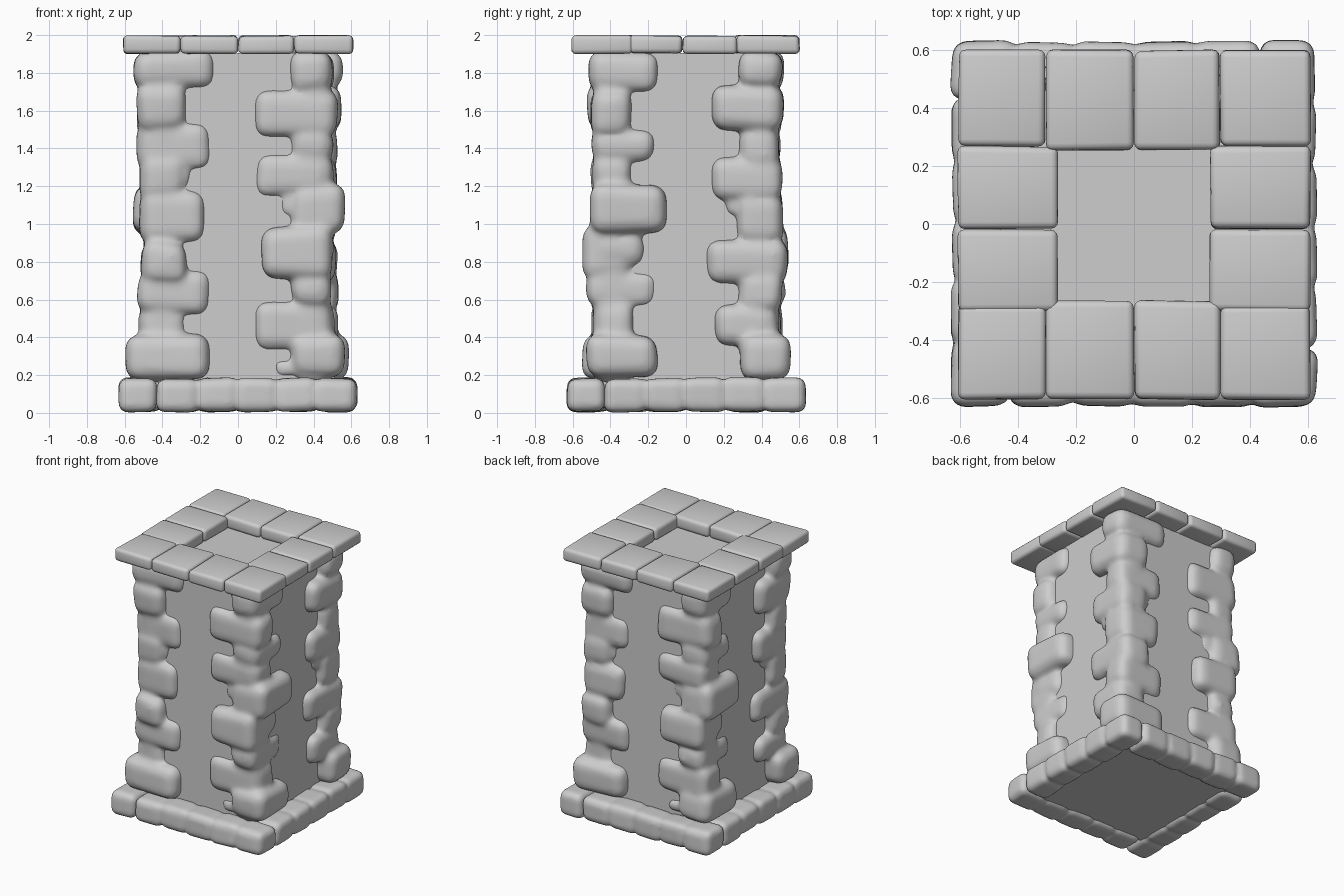
import bpy
import bmesh
import random
from math import pi
from mathutils import Matrix, Vector

random.seed(4)
default_cube = bpy.data.objects.get("Cube")
if default_cube:
    bpy.data.objects.remove(default_cube, do_unlink=True)

stone_grey = bpy.data.materials.new("stone_grey")
stone_grey.use_nodes = True
colour = (0.61, 0.61, 0.61, 1)
stone_grey.diffuse_color = colour
stone_grey.node_tree.nodes["Principled BSDF"].inputs["Base Color"].default_value = colour


def add_block(bm, low, high, round_off=0.0, jitter=0.0):
    """Add a box between two corners, with uneven corners and rounded edges."""
    low, high = Vector(low), Vector(high)
    size = high - low
    part = bmesh.new()
    bmesh.ops.create_cube(part, size=1)
    for v in part.verts:
        v.co = (low + high) / 2 + Matrix.Diagonal(size) @ v.co
        v.co += Vector([random.uniform(-jitter, jitter) for _ in range(3)])
    if round_off:
        bmesh.ops.bevel(part, geom=part.edges[:], offset=min(round_off, min(size) * 0.38),
                        segments=3, profile=0.5, affect='EDGES')
    mesh = bpy.data.meshes.new("block")
    part.to_mesh(mesh)
    part.free()
    bm.from_mesh(mesh)
    bpy.data.meshes.remove(mesh)


def finish(name, bm, angle=0.0, merge=0.0, relax=0):
    """Make an object; merge fuses its blocks into one worn, sculpted mass."""
    bm.transform(Matrix.Rotation(angle, 4, 'Z'))
    mesh = bpy.data.meshes.new(name)
    bm.to_mesh(mesh)
    bm.free()
    mesh.materials.append(stone_grey)
    obj = bpy.data.objects.new(name, mesh)
    bpy.context.collection.objects.link(obj)
    if merge:
        remesh = obj.modifiers.new("fuse", 'REMESH')
        remesh.mode = 'VOXEL'
        remesh.voxel_size = merge
        remesh.use_smooth_shade = True
        smooth = obj.modifiers.new("wear", 'SMOOTH')
        smooth.factor = 0.5
        smooth.iterations = relax
    else:
        bpy.ops.object.select_all(action='DESELECT')
        obj.select_set(True)
        bpy.context.view_layer.objects.active = obj
        bpy.ops.object.shade_smooth_by_angle(angle=pi / 4)


# Plain wall core
bm = bmesh.new()
add_block(bm, (-0.46, -0.46, 0.03), (0.46, 0.46, 1.905))
finish("wall_core", bm)

# Corner stones with a long arm on one face:
# bottom, top, inner reach of the arm, outer x, outer y
right_corner = {
    "front": [(1.46, 1.72, .09, .53, .51), (1.15, 1.37, .09, .5, .5), (.71, .99, .13, .5, .54),
              (.34, .59, .09, .51, .5), (1.04, 1.2, .21, .48, .48), (.2, .28, .19, .48, .48)],
    "side": [(1.7, 1.92, .15, .51, .52), (1.32, 1.51, .16, .5, .5), (.95, 1.21, .11, .56, .51),
             (.56, .75, .15, .49, .52), (.18, .41, .15, .56, .53), (.76, .96, .22, .5, .5)],
}
left_corner = {
    "front": [(1.71, 1.92, .12, .55, .51), (1.29, 1.53, .14, .53, .49), (.89, 1.17, .18, .52, .51),
              (.52, .76, .14, .53, .5), (.18, .41, .15, .59, .55), (1.19, 1.32, .24, .48, .48)],
    "side": [(1.49, 1.73, .14, .54, .52), (1.12, 1.36, .13, .52, .5), (.69, .91, .1, .52, .54),
             (.36, .57, .14, .53, .49), (1.04, 1.16, .2, .48, .48)],
}


def corner_column(name, arms, mirrored, angle):
    bm = bmesh.new()
    add_block(bm, (0.3, -0.49, 0.15), (0.49, -0.3, 1.92), 0.06)
    for face, rows in arms.items():
        for bottom, top, reach, out_x, out_y in rows:
            inner = (reach, -0.28) if face == "front" else (0.28, -reach)
            add_block(bm, (inner[0], -out_y, bottom), (out_x, inner[1], top), 0.07, 0.015)
    if mirrored:
        bm.transform(Matrix.Diagonal((-1, 1, 1, 1)))
        bmesh.ops.reverse_faces(bm, faces=bm.faces[:])
    finish(name, bm, angle, 0.016, 10)


for end, angle in (("front", 0), ("back", pi)):
    corner_column(end + "_corner_stones_a", right_corner, False, angle)
    corner_column(end + "_corner_stones_b", left_corner, True, angle)

# Plinth: four bars of fused stones laid pinwheel fashion
for i, side in enumerate(("front", "left", "back", "right")):
    bm = bmesh.new()
    step = 1.045 / 5
    add_block(bm, (-0.42, -0.615, 0.018), (0.61, -0.44, 0.174), 0.04)
    for k in range(5):
        x = -0.425 + k * step
        add_block(bm, (x - 0.01, -0.63, 0.006), (x + step + 0.01, -0.43, 0.184), 0.045, 0.008)
    finish(side + "_plinth_stones", bm, i * pi / 2, 0.014, 5)

# Cap: a ring of separate flat slabs around an opening
columns = [(-0.605, -0.305), (-0.302, -0.002), (0.002, 0.296), (0.299, 0.607)]
slabs = []
for x0, x1 in columns:
    inner = 0.27 if abs(x0 + x1) > 0.5 else 0.255
    slabs.append((x0, inner, x1, 0.6))
    slabs.append((x0, -0.605, x1, -inner - 0.01))
for y0, y1 in ((-0.3, -0.02), (-0.016, 0.268)):
    slabs.append((-0.608, y0, -0.262, y1))
    slabs.append((0.262, y0, 0.608, y1))
for n, (x0, y0, x1, y1) in enumerate(slabs):
    bm = bmesh.new()
    add_block(bm, (x0, y0, 1.902), (x1, y1, 1.997), 0.024, 0.004)
    finish("cap_slab_%d" % (n + 1), bm)
